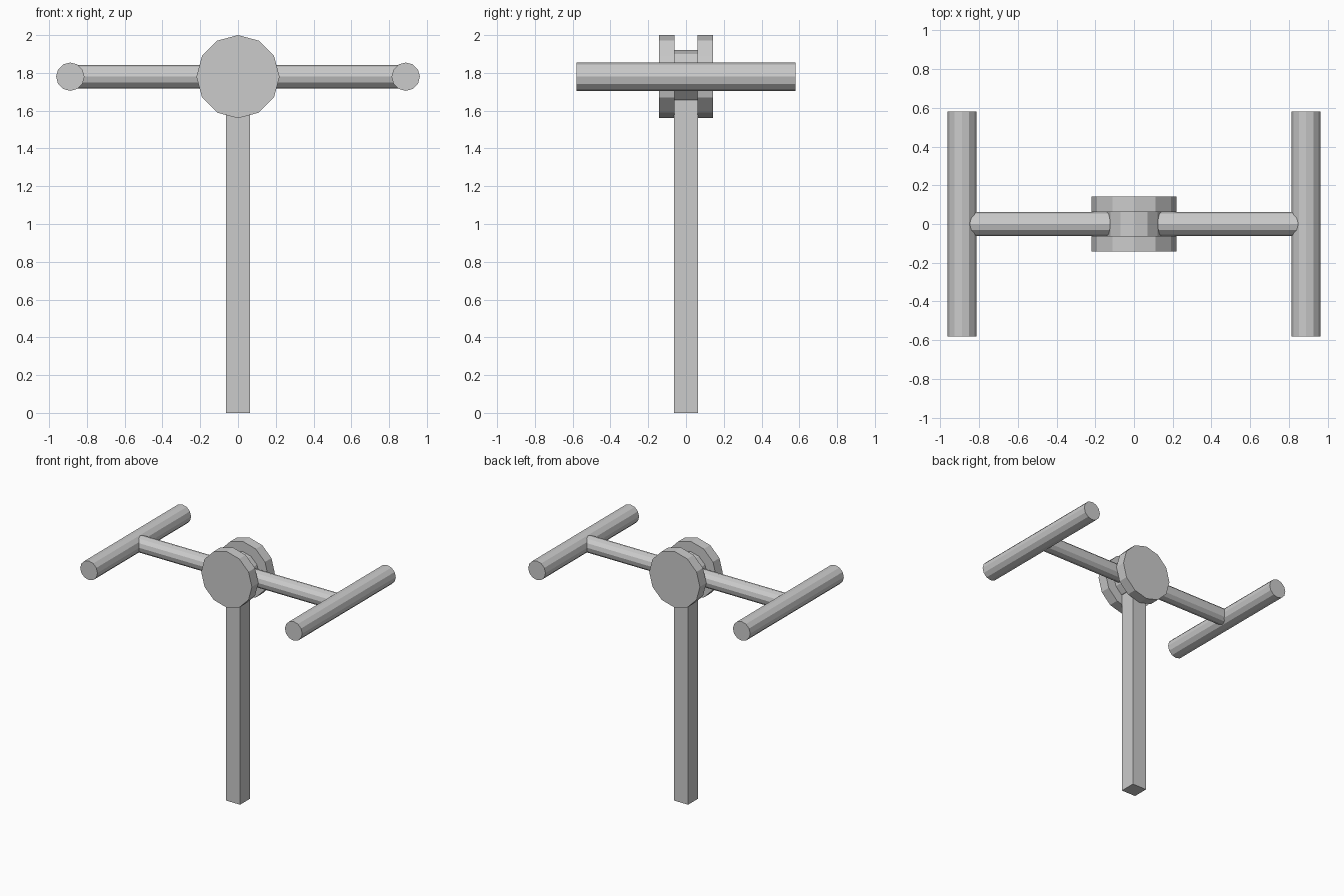
import bpy
from math import pi

if "Cube" in bpy.data.objects:
    bpy.data.objects.remove(bpy.data.objects["Cube"])

AXIS_Z = 1.78  # height of the pulley axle


def rod(name, radius, length, loc, axis, sides=12):
    """Flat-shaded cylinder along x or y."""
    rot = (0, pi / 2, 0) if axis == 'x' else (pi / 2, 0, 0)
    bpy.ops.mesh.primitive_cylinder_add(
        vertices=sides, radius=radius, depth=length, location=loc, rotation=rot)
    bpy.context.object.name = name
    return bpy.context.object


# square upright post, ending inside the hub
post_top = 1.70
bpy.ops.mesh.primitive_cube_add(size=1, location=(0, 0, post_top / 2))
post = bpy.context.object
post.name = "post"
post.scale = (0.125, 0.125, post_top)

# spool: narrow hub between two wide discs
rod("hub", 0.14, 0.14, (0, 0, AXIS_Z), 'y')
for side, label in ((-1, "front"), (1, "back")):
    rod(label + "_disc", 0.22, 0.08, (0, side * 0.102, AXIS_Z), 'y')

# arms with a crosswise handle on each end
for side, label in ((-1, "left"), (1, "right")):
    rod(label + "_arm", 0.0625, 0.80, (side * 0.48, 0, AXIS_Z), 'x')
    rod(label + "_handle", 0.075, 1.16, (side * 0.888, 0, AXIS_Z), 'y')
